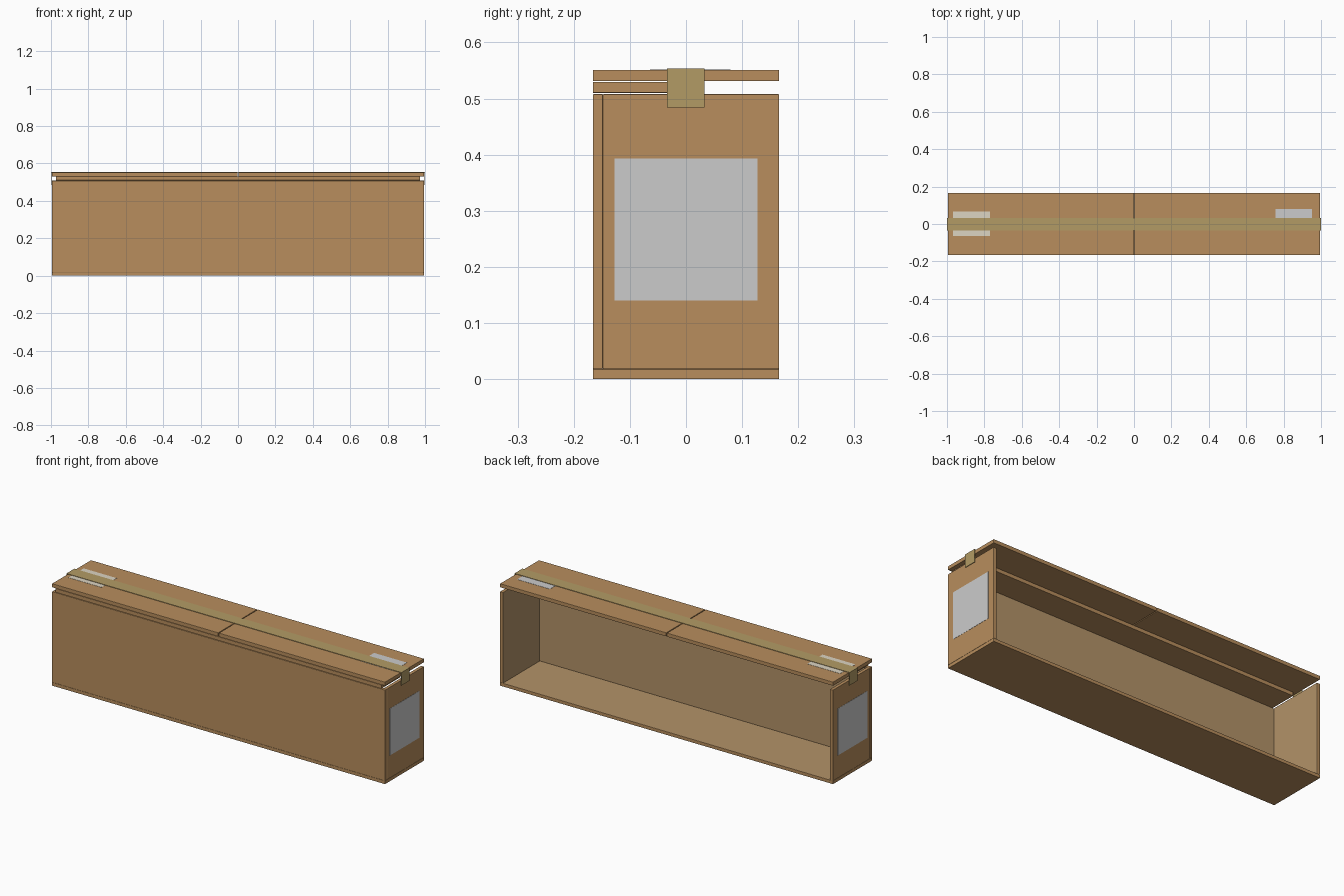
import bpy, bmesh
from mathutils import Vector

if "Cube" in bpy.data.objects:
    bpy.data.objects.remove(bpy.data.objects["Cube"])


def material(name, color):
    m = bpy.data.materials.new(name)
    m.diffuse_color = (*color, 1)
    m.use_nodes = True
    m.node_tree.nodes["Principled BSDF"].inputs["Base Color"].default_value = m.diffuse_color
    return m


card = material("cardboard", (0.48, 0.27, 0.11))
liner = material("cardboard_inside", (0.45, 0.29, 0.14))
tape_mat = material("packing_tape", (0.45, 0.33, 0.13))
paper = material("pale_paper", (0.72, 0.66, 0.54))


def add_object(name, bm, mats):
    bmesh.ops.recalc_face_normals(bm, faces=bm.faces)
    me = bpy.data.meshes.new(name)
    bm.to_mesh(me)
    bm.free()
    for m in mats:
        me.materials.append(m)
    ob = bpy.data.objects.new(name, me)
    bpy.context.collection.objects.link(ob)
    return ob


def box(name, x, y, z, mats=(), bevel=0.0, inside=None):
    """Box from axis ranges; the face pointing along 'inside' gets the second material."""
    bm = bmesh.new()
    bmesh.ops.create_cube(bm, size=1)
    for v in bm.verts:
        v.co = Vector([(r[0] + r[1]) / 2 + c * (r[1] - r[0])
                       for r, c in zip((x, y, z), v.co)])
    bm.normal_update()
    if inside:
        for f in bm.faces:
            if f.normal.dot(Vector(inside)) > 0.9:
                f.material_index = 1
    if bevel:
        bmesh.ops.bevel(bm, geom=bm.edges[:], offset=bevel, segments=2,
                        profile=0.5, affect='EDGES', material=0)
    return add_object(name, bm, mats)


L, W, T = 0.994, 0.166, 0.018   # half length, half width, board thickness
WALL, B = 0.508, 0.0015         # wall height, edge rounding

# Carton shell, open at the back
box("bottom_panel", (-L, L), (-W, W), (0, T), (card, liner), B, (0, 0, 1))
box("front_wall", (-L, L), (-W, -W + T), (T, WALL), (card, liner), B, (0, 1, 0))

# Front flap reaching the middle of the opening
box("front_flap", (-0.973, 0.973), (-W, -0.003), (0.510, 0.530), (card,), B)

# End walls, upper flaps and end labels on both sides
for side, s in (("left", -1), ("right", 1)):
    def span(a, b):
        return tuple(sorted((s * a, s * b)))
    box(side + "_wall", span(L - T, L), (-W + T, W), (T, WALL),
        (card, liner), B, (-s, 0, 0))
    box(side + "_top_flap", span(0.002, L), (-W, W), (0.531, 0.551), (card,), B)
    box(side + "_end_label", span(L, L + 0.001), (-0.127, 0.127), (0.14, 0.393))

# Stickers on the lid, partly under the tape
box("left_lid_sticker", (-0.967, -0.770), (-0.064, 0.066), (0.551, 0.552), (paper,))
box("right_lid_sticker", (0.757, 0.953), (-0.035, 0.079), (0.551, 0.552))

# Tape strip folded down over both ends
bm = bmesh.new()
right = [(1.0, 0.554), (1.0, 0.484), (0.997, 0.484), (0.997, 0.5515)]
outline = right + [(-x, z) for x, z in reversed(right)]
face = bm.faces.new([bm.verts.new((x, -0.034, z)) for x, z in outline])
ext = bmesh.ops.extrude_face_region(bm, geom=[face])
bmesh.ops.translate(bm, vec=(0, 0.067, 0),
                    verts=[g for g in ext["geom"] if isinstance(g, bmesh.types.BMVert)])
bmesh.ops.triangulate(bm, faces=[f for f in bm.faces if len(f.verts) > 4])
add_object("tape_strip", bm, (tape_mat,))
